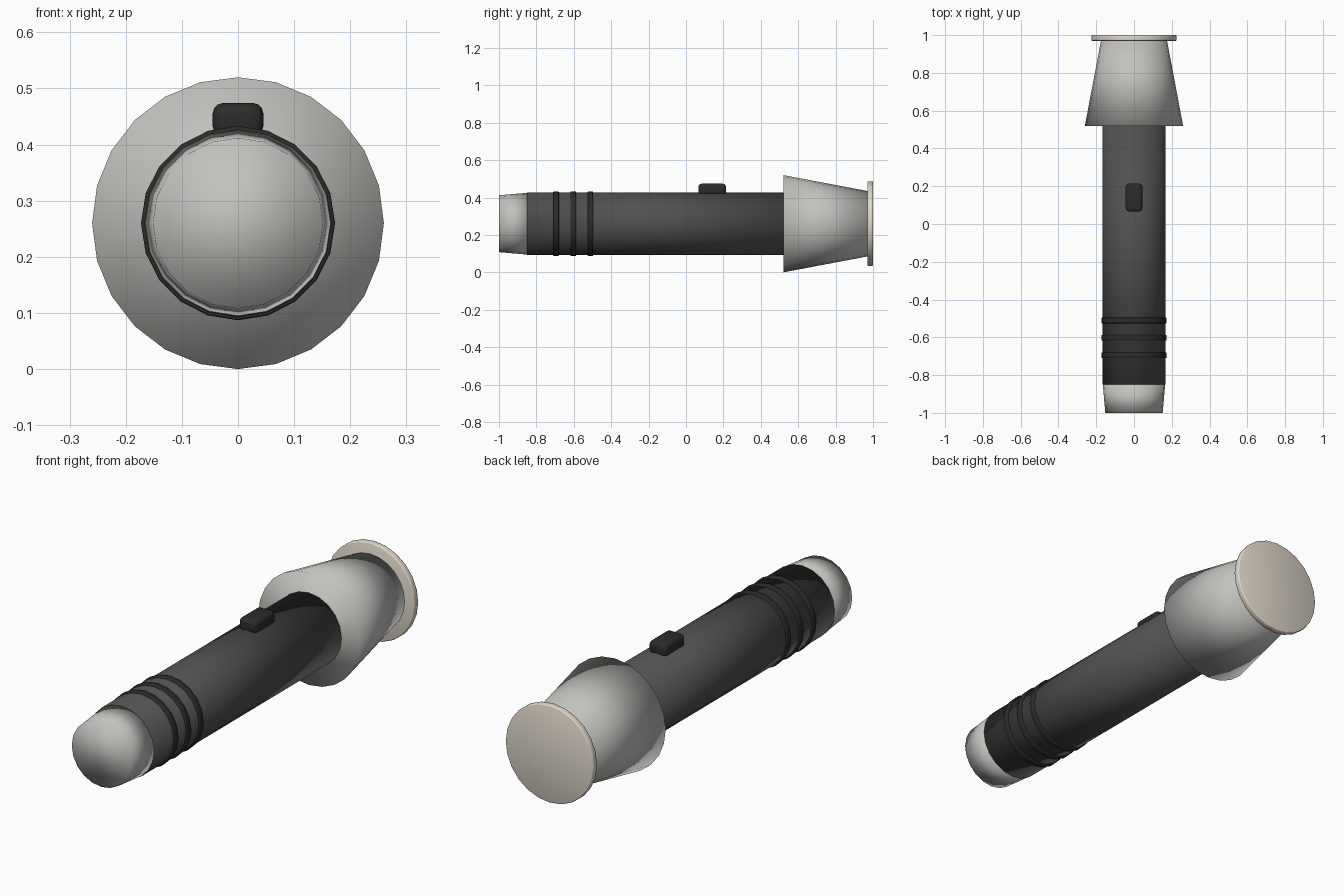
import bpy
from math import pi

cube = bpy.data.objects.get("Cube")
if cube:
    bpy.data.objects.remove(cube, do_unlink=True)

AXIS_Z = 0.26  # height of the torch's long axis


def material(name, colour):
    mat = bpy.data.materials.new(name)
    mat.use_nodes = True
    mat.diffuse_color = (*colour, 1)
    mat.node_tree.nodes["Principled BSDF"].inputs["Base Color"].default_value = (*colour, 1)
    return mat


silver = material("silver_metal", (0.54, 0.54, 0.51))
dark = material("dark_grey_metal", (0.08, 0.08, 0.08))
rubber = material("black_rubber", (0.025, 0.025, 0.025))
glass = material("cream_glass", (0.74, 0.68, 0.59))


def finish(name, mat, bevel=0, segments=2):
    obj = bpy.context.object
    obj.name = obj.data.name = name
    obj.data.materials.append(mat)
    if bevel:
        mod = obj.modifiers.new("rounded_edges", "BEVEL")
        mod.width = bevel
        mod.segments = segments
        mod.limit_method = "ANGLE"
    bpy.ops.object.shade_smooth()
    return obj


def barrel(name, mat, y0, y1, r0, r1, sides, bevel=0):
    """Capped cone or cylinder lying along y."""
    bpy.ops.mesh.primitive_cone_add(
        vertices=sides, radius1=r0, radius2=r1, depth=y1 - y0,
        location=(0, (y0 + y1) / 2, AXIS_Z), rotation=(-pi / 2, 0, 0))
    return finish(name, mat, bevel)


# Main tube, tail cap and flared head
barrel("body", dark, -0.85, 0.53, 0.167, 0.167, 20)
barrel("tail_cap", silver, -1.0, -0.85, 0.152, 0.165, 20)
barrel("head", silver, 0.52, 0.97, 0.26, 0.175, 24)

# Lens disc
barrel("lens", glass, 0.97, 1.0, 0.226, 0.226, 24, bevel=0.005)

# Grip rings
for i in range(3):
    y = -0.695 + i * 0.092
    barrel(f"grip_ring_{i + 1}", rubber, y - 0.015, y + 0.015, 0.173, 0.173, 20, bevel=0.004)

# Switch on top of the tube
bpy.ops.mesh.primitive_cube_add(size=1, location=(0, 0.14, 0.444))
bpy.context.object.scale = (0.09, 0.148, 0.06)
bpy.ops.object.transform_apply(location=False, rotation=False, scale=True)
finish("switch_button", rubber, bevel=0.018, segments=3)
